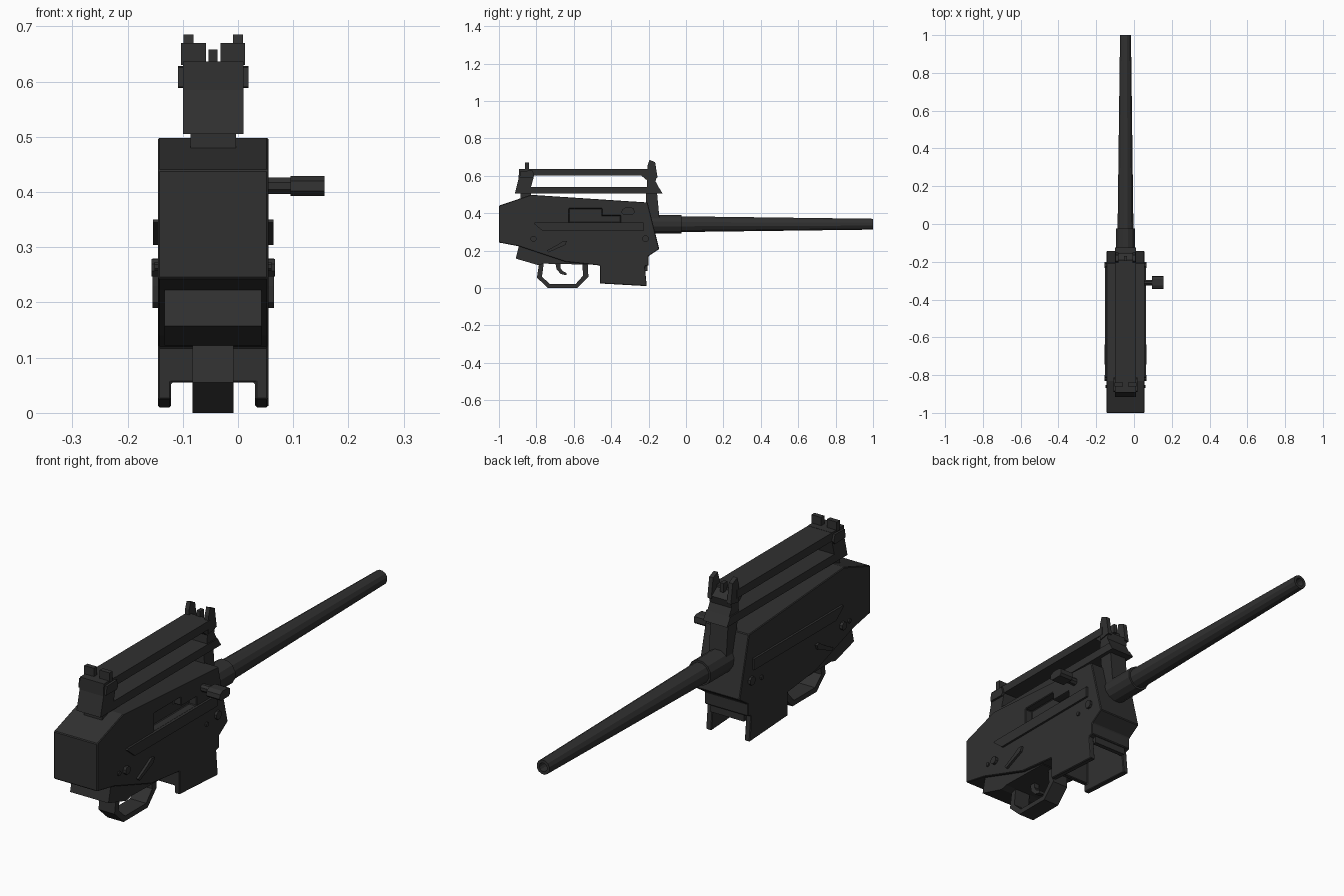
import bpy, bmesh, math
from mathutils import Matrix, Vector

if "Cube" in bpy.data.objects:
    bpy.data.objects.remove(bpy.data.objects["Cube"])

CX = -0.045  # centre plane of the body

metal = bpy.data.materials.new("dark gunmetal")
metal.diffuse_color = (0.03, 0.03, 0.03, 1)
metal.use_nodes = True
metal.node_tree.nodes["Principled BSDF"].inputs["Base Color"].default_value = metal.diffuse_color


def finish(name, bm):
    bmesh.ops.recalc_face_normals(bm, faces=bm.faces)
    me = bpy.data.meshes.new(name)
    bm.to_mesh(me)
    bm.free()
    me.materials.append(metal)
    ob = bpy.data.objects.new(name, me)
    bpy.context.collection.objects.link(ob)
    return ob


def prism(name, pts, x0, x1):
    """Extrude a (y, z) profile from x0 to x1."""
    bm = bmesh.new()
    f = bm.faces.new([bm.verts.new((x0, y, z)) for y, z in pts])
    r = bmesh.ops.extrude_face_region(bm, geom=[f])
    bmesh.ops.translate(bm, vec=(x1 - x0, 0, 0),
                        verts=[v for v in r["geom"] if isinstance(v, bmesh.types.BMVert)])
    return finish(name, bm)


def box(name, x0, x1, y0, y1, z0, z1):
    return prism(name, [(y0, z0), (y1, z0), (y1, z1), (y0, z1)], x0, x1)


def band(name, outer, inner, x0, x1):
    """Open strip between two matching (y, z) paths."""
    return prism(name, outer + inner[::-1], x0, x1)


def lathe(name, prof, axis, origin, n=12):
    """Revolve (distance, radius) pairs about an axis."""
    rot = Vector((0, 0, 1)).rotation_difference(Vector(axis)).to_matrix().to_4x4()
    bm = bmesh.new()
    rings = [[bm.verts.new((r * math.cos(math.tau * (i + .5) / n),
                            r * math.sin(math.tau * (i + .5) / n), d))
              for i in range(n)] for d, r in prof]
    for a, b in zip(rings, rings[1:]):
        for i in range(n):
            bm.faces.new((a[i], a[(i + 1) % n], b[(i + 1) % n], b[i]))
    bm.faces.new(rings[0])
    bm.faces.new(rings[-1])
    bmesh.ops.transform(bm, matrix=Matrix.Translation(origin) @ rot, verts=bm.verts)
    return finish(name, bm)


def cut(ob, cutter):
    m = ob.modifiers.new("cut", "BOOLEAN")
    m.operation, m.solver, m.object = "DIFFERENCE", "EXACT", cutter
    cutter.hide_render = True
    cutter.hide_viewport = True


def sides(name, pts, d0, d1):
    """The same profile on both sides, between distances d0 and d1 from the centre."""
    for tag, s in (("right", 1), ("left", -1)):
        prism(f"{tag}_{name}", pts, CX + s * d0, CX + s * d1)


# Receiver with magazine well cheeks
receiver = prism("receiver", [
    (-1, .243), (-1, .44), (-.83, .498), (-.205, .457), (-.143, .208), (-.2, .17),
    (-.2, .12), (-.22, .115), (-.21, .01), (-.46, .024), (-.46, .12),
    (-.645, .14), (-.89, .222)], CX - .1, CX + .1)
cut(receiver, box("well_cutter", CX - .076, CX + .076, -.44, -.235, -.1, .28))
cut(receiver, box("well_front_cutter", CX - .076, CX + .076, -.3, -.05, -.1, .115))
cut(receiver, box("well_back_cutter", CX - .076, CX + .076, -.5, -.4, -.1, .055))
# Ejection port on the right side only
cut(receiver, prism("port_cutter", [
    (-.625, .35), (-.625, .424), (-.45, .424), (-.45, .388), (-.35, .388), (-.35, .35)],
    .02, .1))
bev = receiver.modifiers.new("edge", "BEVEL")
bev.width, bev.segments = .003, 1

# Cross bar inside the front of the well
box("well_cross_bar", CX - .076, CX + .076, -.225, -.206, .09, .13)

# Trigger housing, guard and trigger
prism("trigger_housing", [(-.89, .24), (-.91, .157), (-.79, .122), (-.76, .13), (-.53, .125),
                          (-.5, .16), (-.6, .2)], CX - .088, CX + .088)
band("trigger_guard",
     [(-.785, .135), (-.797, .055), (-.738, 0), (-.58, 0), (-.522, .06), (-.525, .135)],
     [(-.76, .135), (-.77, .06), (-.728, .021), (-.59, .021), (-.55, .066), (-.555, .135)],
     CX - .037, CX + .037)
band("trigger", [(-.7, .14), (-.692, .1), (-.67, .075), (-.64, .068)],
     [(-.67, .14), (-.672, .108), (-.66, .09), (-.64, .08)], CX - .012, CX + .012)

# Side rails, selector levers and pins on both sides
sides("side_rail", [(-.815, .345), (-.765, .304), (-.227, .304), (-.227, .35), (-.81, .35)],
      .098, .109)
sides("selector_lever", [(-.745, .2), (-.735, .19), (-.68, .215), (-.645, .23), (-.637, .25),
                         (-.655, .252), (-.69, .23)], .098, .11)
for tag, s in (("right", 1), ("left", -1)):
    for i, (y, z, r, h) in enumerate([(-.815, .263, .017, .112), (-.86, .265, .009, .106),
                                      (-.217, .263, .018, .11), (-.286, .25, .009, .106)]):
        lathe(f"{tag}_pin_{i + 1}", [(.095, r), (h, r)], (s, 0, 0), (CX, y, z), 8)

# Charging handle
lathe("charging_stem", [(-.02, .016), (.045, .016)], (1, 0, 0), (.05, -.31, .411), 8)
prism("charging_knob", [(-.345, .402), (-.335, .393), (-.285, .393), (-.275, .402),
                        (-.278, .424), (-.29, .429), (-.325, .429), (-.342, .42)], .095, .157)

# Barrel with collar and bored muzzle
lathe("barrel_collar", [(-.2, .052), (-.025, .052)], (0, 1, 0), (CX, 0, .341))
lathe("barrel", [(-.06, .044), (1, .03), (1, .018), (.9, .018)], (0, 1, 0), (CX, 0, .341))

# Carry handle: lower rail, top rail and supports
prism("lower_rail", [(-.915, .505), (-.905, .54), (-.147, .54), (-.125, .505)],
      CX - .055, CX + .055)
prism("top_rail", [(-.89, .6), (-.89, .635), (-.19, .635), (-.19, .6)], CX - .055, CX + .055)
prism("rear_post", [(-.915, .505), (-.895, .585), (-.893, .636), (-.812, .636), (-.815, .59),
                    (-.83, .535), (-.83, .505)], CX - .055, CX + .055)
box("rear_foot", CX - .041, CX + .041, -.885, -.83, .47, .51)
prism("front_post", [(-.21, .33), (-.215, .51), (-.155, .51), (-.138, .33)],
      CX - .04, CX + .04)
prism("front_upright", [(-.21, .53), (-.208, .575), (-.24, .602), (-.2, .632), (-.155, .6),
                        (-.163, .57), (-.147, .54)], CX - .05, CX + .05)

# Sights and sight adjusters
sides("front_sight_ear", [(-.205, .58), (-.205, .655), (-.195, .685), (-.165, .672),
                          (-.152, .59)], .036, .054)
box("front_sight_blade", CX - .008, CX + .008, -.195, -.17, .62, .658)
sides("rear_sight_leaf", [(-.86, .63), (-.86, .67), (-.84, .67), (-.84, .63)], .013, .058)
sides("rear_sight_knob", [(-.89, .59), (-.885, .625), (-.82, .628), (-.812, .6), (-.82, .588)],
      .054, .064)
